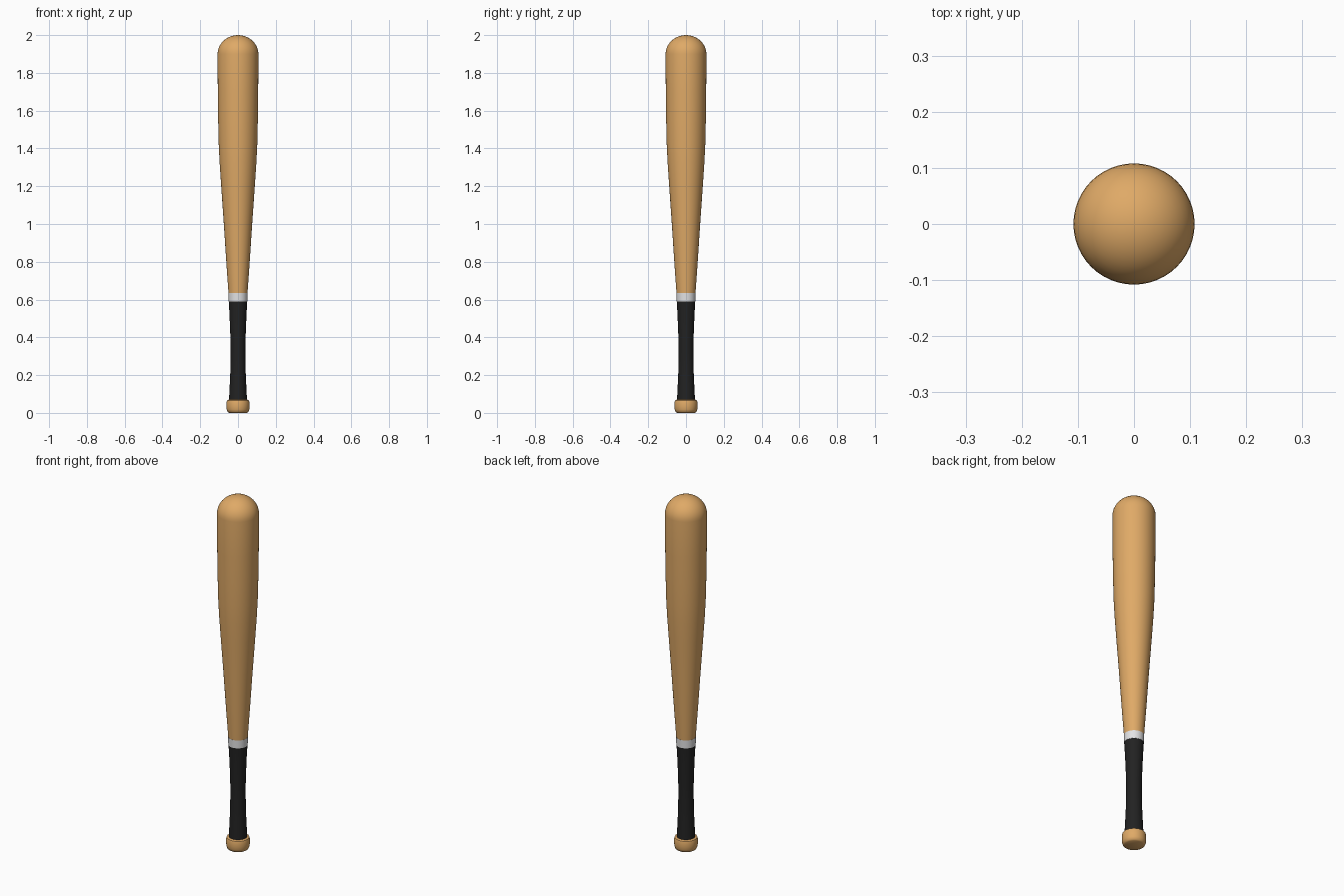
import bpy
import bmesh
import math

cube = bpy.data.objects.get("Cube")
if cube:
    bpy.data.objects.remove(cube, do_unlink=True)

SIDES = 48


def make_material(name, color):
    mat = bpy.data.materials.new(name)
    mat.use_nodes = True
    mat.diffuse_color = color
    mat.node_tree.nodes["Principled BSDF"].inputs["Base Color"].default_value = color
    return mat


def lathe(name, profile, mat):
    """Spin a (radius, height) profile, ordered bottom to top, around z."""
    bm = bmesh.new()
    verts = [bm.verts.new((r, 0, z)) for r, z in profile]
    edges = [bm.edges.new(pair) for pair in zip(verts, verts[1:])]
    bmesh.ops.spin(bm, geom=verts + edges, axis=(0, 0, 1), cent=(0, 0, 0),
                   angle=math.tau, steps=SIDES, use_duplicate=False)
    bmesh.ops.remove_doubles(bm, verts=bm.verts, dist=0.0001)
    bmesh.ops.recalc_face_normals(bm, faces=bm.faces)
    mesh = bpy.data.meshes.new(name)
    bm.to_mesh(mesh)
    bm.free()
    mesh.materials.append(mat)
    obj = bpy.data.objects.new(name, mesh)
    bpy.context.collection.objects.link(obj)
    bpy.ops.object.select_all(action='DESELECT')
    obj.select_set(True)
    bpy.context.view_layer.objects.active = obj
    bpy.ops.object.shade_smooth_by_angle(angle=math.radians(40))
    return obj


wood = make_material("light_wood", (0.74, 0.40, 0.135, 1))
black = make_material("black_grip", (0.016, 0.016, 0.016, 1))
white = make_material("white_tape", (0.77, 0.77, 0.78, 1))

# Tapered barrel with a rounded tip
dome = [(0.108 * math.cos(a), 1.9 + 0.1 * math.sin(a))
        for a in (math.pi / 2 * i / 10 for i in range(11))]
taper = [(0, 0.63), (0.05, 0.63), (0.062, 0.8), (0.075, 1.0), (0.089, 1.2),
         (0.097, 1.32), (0.102, 1.42), (0.105, 1.55), (0.107, 1.7)]
lathe("barrel", taper + dome, wood)

# White band between barrel and grip
lathe("grip_band", [(0, 0.59), (0.05, 0.59), (0.051, 0.635), (0, 0.635)], white)

# Waisted grip, flaring at both ends
lathe("grip", [(0, 0.06), (0.048, 0.06), (0.045, 0.12), (0.041, 0.21),
               (0.039, 0.33), (0.041, 0.42), (0.045, 0.52), (0.049, 0.592),
               (0, 0.592)], black)

# Knob with softened rims
lathe("knob", [(0, 0), (0.047, 0), (0.055, 0.005), (0.06, 0.018),
               (0.061, 0.035), (0.061, 0.055), (0.058, 0.066),
               (0.05, 0.07), (0, 0.07)], wood)
